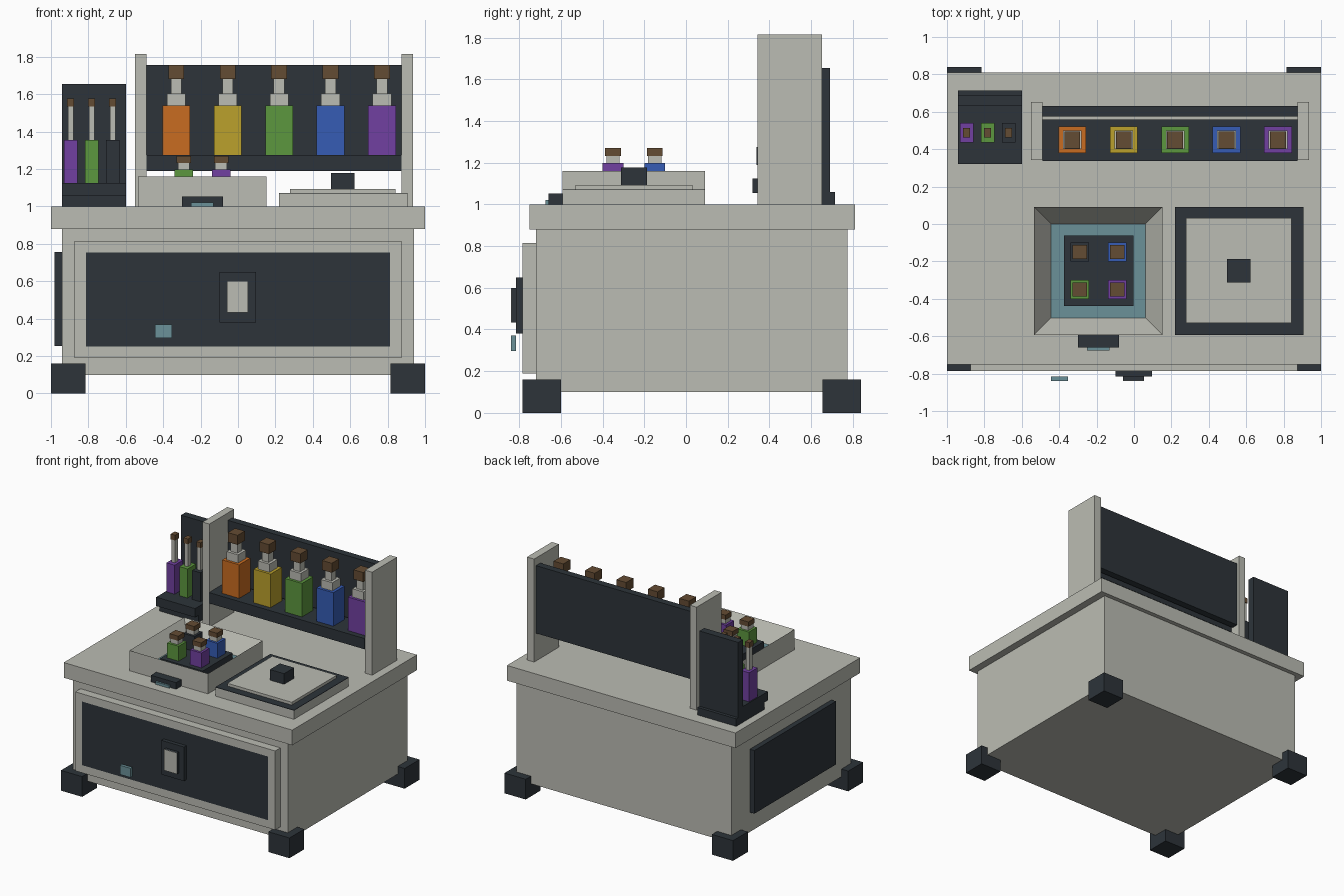
import bpy, bmesh
from mathutils import Vector

if "Cube" in bpy.data.objects:
    bpy.data.objects.remove(bpy.data.objects["Cube"], do_unlink=True)


def linear(c):
    c /= 255
    return c / 12.92 if c <= 0.04045 else ((c + 0.055) / 1.055) ** 2.4


def material(name, rgb):
    m = bpy.data.materials.new(name)
    col = tuple(linear(c) for c in rgb) + (1.0,)
    m.diffuse_color = col
    m.use_nodes = True
    m.node_tree.nodes["Principled BSDF"].inputs["Base Color"].default_value = col
    return m


STONE = material("pale stone", (187, 188, 179))
DARK = material("dark slate", (45, 52, 58))
TEAL = material("dusty teal", (107, 145, 153))
ORANGE = material("orange", (201, 108, 33))
YELLOW = material("mustard yellow", (187, 161, 44))
GREEN = material("leaf green", (92, 151, 63))
BLUE = material("blue", (54, 92, 181))
PURPLE = material("purple", (113, 64, 161))
CORK = material("cork brown", (100, 76, 51))


def box(name, x, y, z, mat, inset=None):
    """Box from ranges; inset = (direction, margin, depth, inner material) sinks one face."""
    bm = bmesh.new()
    bmesh.ops.create_cube(bm, size=1)
    for v in bm.verts:
        v.co = Vector([r[0] + (r[1] - r[0]) * (c + 0.5) for r, c in zip((x, y, z), v.co)])
    bm.normal_update()
    if inset:
        direction, margin, depth, _ = inset
        direction = Vector(direction)
        face = max(bm.faces, key=lambda f: f.normal.dot(direction))
        bmesh.ops.inset_region(bm, faces=[face], thickness=margin, use_even_offset=True)
        bmesh.ops.translate(bm, verts=face.verts[:], vec=-depth * direction)
        face.material_index = 1
    me = bpy.data.meshes.new(name)
    bm.to_mesh(me)
    bm.free()
    me.materials.append(mat)
    if inset:
        me.materials.append(inset[3])
    ob = bpy.data.objects.new(name, me)
    bpy.context.collection.objects.link(ob)
    return ob


def stack(name, cx, cy, z, tiers):
    """Vertical stack of centred boxes: (part, width, depth, height, material)."""
    for part, w, d, h, mat in tiers:
        box(f"{name}_{part}", (cx - w / 2, cx + w / 2), (cy - d / 2, cy + d / 2), (z, z + h), mat)
        z += h


# Cabinet, worktop and feet
box("cabinet_body", (-0.94, 0.94), (-0.72, 0.775), (0.1, 0.88), STONE)
box("worktop", (-1, 1), (-0.75, 0.81), (0.88, 1.0), STONE)
for sx, side in ((-1, "right"), (1, "left")):
    xs = sorted((sx * 0.815, sx * 1.0))
    box(f"front_{side}_foot", xs, (-0.785, -0.6), (0, 0.16), DARK)
    box(f"back_{side}_foot", xs, (0.655, 0.84), (0, 0.16), DARK)

# Drawer front with handle and tag
box("drawer_front", (-0.875, 0.875), (-0.785, -0.72), (0.19, 0.815), STONE,
    inset=((0, -1, 0), 0.061, 0.0, DARK))
box("handle_plate", (-0.1, 0.097), (-0.815, -0.785), (0.38, 0.65), DARK)
box("handle_knob", (-0.06, 0.054), (-0.837, -0.815), (0.433, 0.6), DARK)
box("handle_face", (-0.06, 0.054), (-0.84, -0.837), (0.433, 0.6), STONE)
box("drawer_tag", (-0.445, -0.352), (-0.84, -0.815), (0.297, 0.37), TEAL)

# Panel on the right side of the cabinet
box("side_panel", (-0.98, -0.94), (-0.475, 0.545), (0.255, 0.755), DARK)

# Bottle shelf
box("shelf_right_post", (-0.55, -0.49), (0.342, 0.652), (1.0, 1.815), STONE)
box("shelf_left_post", (0.873, 0.935), (0.342, 0.652), (1.0, 1.815), STONE)
box("shelf_back", (-0.49, 0.873), (0.575, 0.63), (1.22, 1.755), DARK)
box("shelf_board", (-0.49, 0.873), (0.337, 0.56), (1.19, 1.275), DARK)
for i, mat in enumerate((ORANGE, YELLOW, GREEN, BLUE, PURPLE)):
    stack(f"shelf_bottle_{i + 1}", -0.33 + 0.275 * i, 0.45, 1.275, (
        ("body", 0.148, 0.14, 0.265, mat),
        ("shoulder", 0.1, 0.1, 0.065, STONE),
        ("neck", 0.058, 0.058, 0.075, STONE),
        ("cork", 0.085, 0.09, 0.075, CORK)))

# Tube rack
box("rack_base", (-0.94, -0.6), (0.36, 0.715), (1.0, 1.06), DARK)
box("rack_step", (-0.94, -0.6), (0.32, 0.63), (1.055, 1.125), DARK)
box("rack_back", (-0.94, -0.6), (0.63, 0.69), (1.06, 1.655), DARK)
for i, mat in enumerate((PURPLE, GREEN, DARK)):
    stack(f"tube_{i + 1}", -0.895 + 0.1125 * i, 0.488, 1.125, (
        ("body", 0.072, 0.105, 0.23, mat),
        ("neck", 0.03, 0.04, 0.18, STONE),
        ("cork", 0.038, 0.05, 0.042, CORK)))

# Sunken basin with a tray of small bottles
box("basin", (-0.535, 0.152), (-0.593, 0.092), (1.0, 1.16), STONE,
    inset=((0, 0, 1), 0.091, 0.13, TEAL))
box("basin_tray", (-0.375, -0.003), (-0.438, -0.062), (1.03, 1.08), DARK)
small = ((-0.29, -0.35, GREEN), (-0.09, -0.35, PURPLE), (-0.29, -0.15, DARK), (-0.09, -0.15, BLUE))
for i, (cx, cy, mat) in enumerate(small):
    stack(f"small_bottle_{i + 1}", cx, cy, 1.08, (
        ("body", 0.1, 0.1, 0.118, mat),
        ("neck", 0.064, 0.064, 0.035, STONE),
        ("cork", 0.076, 0.076, 0.037, CORK)))
box("basin_latch", (-0.3, -0.08), (-0.66, -0.593), (1.0, 1.052), DARK)
box("basin_latch_tag", (-0.25, -0.13), (-0.675, -0.66), (1.0, 1.02), TEAL)

# Square hatch with dark rim and knob
box("hatch_base", (0.218, 0.905), (-0.593, 0.092), (1.0, 1.068), STONE)
box("hatch_rim", (0.218, 0.905), (-0.593, 0.092), (1.068, 1.072), DARK)
box("hatch_lid", (0.278, 0.842), (-0.53, 0.032), (1.072, 1.094), STONE)
box("hatch_knob", (0.498, 0.622), (-0.312, -0.187), (1.094, 1.178), DARK)
